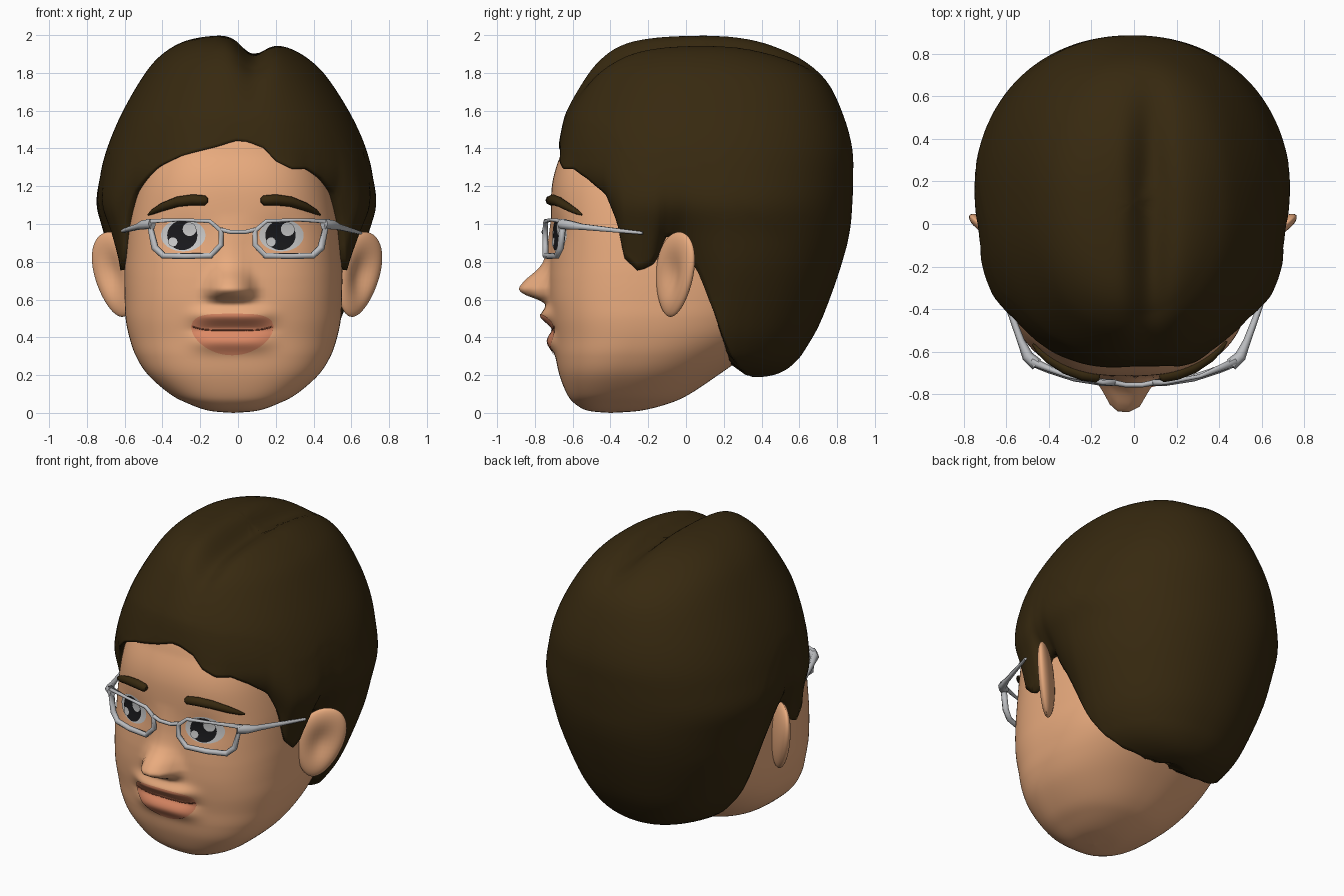
import bpy, bmesh, math
from math import exp, sin, cos, pi, radians

if "Cube" in bpy.data.objects:
    bpy.data.objects.remove(bpy.data.objects["Cube"])


def material(name, rgb):
    m = bpy.data.materials.new(name)
    m.diffuse_color = (*rgb, 1)
    m.use_nodes = True
    m.node_tree.nodes["Principled BSDF"].inputs["Base Color"].default_value = m.diffuse_color
    return m


SKIN = material("skin", (0.82, 0.41, 0.21))
LIP = material("lip", (0.72, 0.25, 0.13))
HAIR = material("hair_brown", (0.038, 0.022, 0.005))
WHITE = material("eye_white", (0.75, 0.75, 0.75))
BLACK = material("black", (0.01, 0.01, 0.012))
DARK = material("mouth_dark", (0.22, 0.06, 0.03))
METAL = material("metal", (0.5, 0.51, 0.53))


def spline(pts, s):
    """Smooth interpolation through a list of tuples."""
    i = max(0, min(int(s), len(pts) - 2))
    t = s - i
    a, b, c, d = (pts[max(0, min(k, len(pts) - 1))] for k in range(i - 1, i + 3))
    return [0.5 * (2 * q + (r - p) * t + (2 * p - 5 * q + 4 * r - u) * t * t
                   + (3 * q - p - 3 * r + u) * t ** 3) for p, q, r, u in zip(a, b, c, d)]


def at_value(pts, z):
    lo, hi = 0.0, len(pts) - 1.0
    for _ in range(30):
        mid = (lo + hi) / 2
        lo, hi = (mid, hi) if spline(pts, mid)[0] < z else (lo, mid)
    return lo


def spow(v, e):
    return math.copysign(abs(v) ** e, v)


def ring_point(pts, s, ang, cx, n, yc=None):
    """Point on a superellipse section; angle 0 is the front, 90 the right side."""
    z, w, yf, yb = spline(pts, s)
    if yc is None:
        yc = yf + .42 * (yb - yf)
    d = yc - yf if cos(ang) > 0 else yb - yc
    return [cx + max(w, 0) * spow(sin(ang), 2 / n), yc - max(d, 0) * spow(cos(ang), 2 / n), z]


def loft(name, rows, mat, wrap=True, sheet=False):
    bm = bmesh.new()
    grid = [[bm.verts.new(p) for p in row] for row in rows]
    n = len(rows[0])
    for a, b in zip(grid, grid[1:]):
        for j in range(n if wrap else n - 1):
            k = (j + 1) % n
            bm.faces.new((a[j], a[k], b[k], b[j]))
    bmesh.ops.remove_doubles(bm, verts=bm.verts, dist=1e-5)
    bmesh.ops.recalc_face_normals(bm, faces=bm.faces)
    bm.normal_update()
    if sheet and sum(f.normal.y for f in bm.faces) > 0:
        bmesh.ops.reverse_faces(bm, faces=bm.faces)
    for f in bm.faces:
        f.smooth = True
    me = bpy.data.meshes.new(name)
    bm.to_mesh(me)
    bm.free()
    me.materials.append(mat)
    ob = bpy.data.objects.new(name, me)
    bpy.context.collection.objects.link(ob)
    return ob


def tube(name, pts, mat, closed=False, res=1):
    """Polyline of (x, y, z, radius) swept with a round section."""
    cu = bpy.data.curves.new(name, 'CURVE')
    cu.dimensions = '3D'
    cu.bevel_depth, cu.bevel_resolution, cu.use_fill_caps = 1.0, res, True
    sp = cu.splines.new('POLY')
    sp.points.add(len(pts) - 1)
    for p, (x, y, z, r) in zip(sp.points, pts):
        p.co, p.radius = (x, y, z, 1), r
    sp.use_cyclic_u = closed
    cu.materials.append(mat)
    ob = bpy.data.objects.new(name, cu)
    bpy.context.collection.objects.link(ob)


# Head: sections of height, half width, front y, back y
head = [(0, 0, -.4, -.4), (.012, .13, -.52, -.24), (.05, .24, -.59, -.09), (.1, .335, -.63, .02),
        (.2, .45, -.67, .17), (.3, .515, -.69, .31), (.4, .55, -.70, .43), (.5, .57, -.715, .5),
        (.6, .575, -.725, .55), (.7, .577, -.725, .58), (.8, .575, -.72, .6), (1, .56, -.715, .62),
        (1.2, .525, -.71, .62), (1.35, .48, -.67, .6), (1.5, .4, -.6, .5), (1.65, .22, -.35, .3),
        (1.7, 0, 0, 0)]
FX, HN = -.025, 2.6
nose = [(.54, 0), (.575, .015), (.6, .06), (.625, .125), (.655, .158), (.7, .13), (.76, .065),
        (.82, .03), (.95, .01), (1.05, 0)]


def bulge(x, z):
    out = 0
    if .54 < z < 1.05:  # nose
        f = max(0, min(1, (.88 - z) / .22))
        out += spline(nose, at_value(nose, z))[1] * exp(-(abs(x + .04) / (.055 + .055 * f)) ** (2.4 + f))
    side = exp(-((x + .03) / .2) ** 4)  # lips
    out += side * (.052 * exp(-((z - .515) / .045) ** 2) + .035 * exp(-((z - .375) / .05) ** 2)
                   - .01 * exp(-((z - .44) / .02) ** 2))
    for ex in (-.29, .225):  # eye sockets
        out -= .02 * exp(-((x - ex) / .13) ** 2 - ((z - .94) / .1) ** 2)
    return out


def face_y(x, z):
    _, w, yf, yb = spline(head, at_value(head, z))
    yc = yf + .42 * (yb - yf)
    k = max(0, 1 - min(1, abs((x - FX) / w)) ** HN) ** (1 / HN)
    return yc - (yc - yf) * k - bulge(x, z)


rows, N = [], 144
for i in range(12 * (len(head) - 1) + 1):
    row = []
    for j in range(N):
        ang = 2 * pi * j / N
        p = ring_point(head, i / 12, ang, FX, HN if cos(ang) > 0 else 2.3)
        if cos(ang) > .1 and p[2] > .1:
            p[1] -= bulge(p[0], p[2])
        row.append(p)
    rows.append(row)
loft("head", rows, SKIN)

# Hair: the same kind of sections, each column starting at the hairline
hair = [(.185, .1, -.1, .36), (.205, .26, -.3, .48), (.26, .4, -.42, .57), (.36, .5, -.6, .65),
        (.5, .575, -.7, .725), (.75, .67, -.74, .815), (.95, .715, -.74, .865), (1.1, .748, -.74, .88),
        (1.25, .725, -.73, .885), (1.4, .685, -.69, .88), (1.57, .615, -.645, .835),
        (1.75, .515, -.55, .75), (1.87, .425, -.46, .62), (1.95, .315, -.345, .45),
        (1.988, .19, -.18, .29), (2.005, 0, .1, .1)]
side_line = [(50, 1.16), (57, 1.0), (61, .82), (67, .75), (73, .79), (77, .93), (84, .93),
             (90, .74), (93.5, .6), (98, .42), (104, .3), (112, .235), (125, .2), (145, .19), (181, .19)]
right_line = [(0, 1.44), (4, 1.435), (11, 1.4), (16, 1.33), (23, 1.29), (31, 1.29), (40, 1.24)]
left_line = [(0, 1.44), (7, 1.41), (23, 1.36), (35, 1.3), (42, 1.24)]


def hairline(ang):
    deg = math.degrees(ang)
    line = (right_line if deg >= 0 else left_line) + side_line
    deg = abs(deg)
    for (a, za), (b, zb) in zip(line, line[1:]):
        if deg <= b:
            return za + (zb - za) * (deg - a) / (b - a)
    return line[-1][1]


def toward_skin(x, y, z, weight):
    """Move a hair point toward the skin at its height."""
    _, w, yf, yb = spline(head, at_value(head, z))
    yc = yf + .42 * (yb - yf)
    n, d = (HN, yc - yf) if y < yc else (2.3, yb - yc)
    f = (abs((x - FX) / w) ** n + abs((y - yc) / d) ** n) ** (1 / n)
    k = 1 + weight * (min(1, 1.035 / f) - 1)
    return FX + (x - FX) * k, yc + (y - yc) * k


N, R = 200, 56
angles = [-pi + 2 * pi * j / N for j in range(N)]
starts = [at_value(hair, hairline(a)) for a in angles]
rows = []
for i in range(R + 1):
    row, u = [], i / R
    for a, s0 in zip(angles, starts):
        x, y, z = ring_point(hair, s0 + (len(hair) - 1 - s0) * u, a, -.008, 2.2, .1)
        weight = .85 * exp(-u * 13) * max(0, min(1, (z - .3) / .3)) * max(0, min(1, (1.6 - z) / .25))
        if weight > .01:
            x, y = toward_skin(x, y, z, weight)
        # parting groove, with the right lobe slightly lower
        top = max(0, min(1, (z - 1.45) / .45))
        z -= top * exp(-((y + .02) / .6) ** 4) * (.085 * exp(-((x - .07) / .085) ** 2)
                                                 + .035 / (1 + exp(-(x - .08) / .03)))
        row.append((x, y, z))
    rows.append(row)
rim_row = rows[0]
for k, dz in ((.95, .004), (.6, .06)):  # rim folds in under the hair
    rows.insert(0, [(x * k, .1 + (y - .1) * k, z + dz) for x, y, z in rim_row])
rows.insert(0, [(0, .1, 1.0)] * N)
loft("hair", rows, HAIR)


# Ears: flattened cupped ovals flaring out and back
def ear(name, side):
    rows = []
    for i in range(25):
        phi = pi * i / 24
        row = []
        for j in range(40):
            t = 2 * pi * j / 40
            a, c, b = sin(phi) * cos(t), sin(phi) * sin(t), -cos(phi)
            r2 = a * a + b * b
            th = .05 * c - (.05 * exp(-r2 / .3) if c > 0 else 0)
            ua, ub = .145 * a * (1 + .2 * b), .225 * b
            x = .643 + ua * cos(radians(40)) + th * sin(radians(40)) + .15 * ub
            y = -.06 + ua * sin(radians(40)) - th * cos(radians(40)) + .1 * ub
            row.append((side * x - .005, y, .733 + ub))
        rows.append(row)
    loft(name, rows, SKIN)


ear("right_ear", 1)
ear("left_ear", -1)


# Eyes: discs laid on the face
def disc(name, cx, cz, rx, rz, off, mat):
    rows = [[(cx + rx * k / 8 * cos(t), face_y(cx + rx * k / 8 * cos(t), cz + rz * k / 8 * sin(t)) - off,
              cz + rz * k / 8 * sin(t)) for t in (2 * pi * j / 32 for j in range(32))] for k in range(9)]
    loft(name, rows, mat, sheet=True)


for label, ex in (("left", -.295), ("right", .225)):
    disc(label + "_eye_white", ex + .005, .94, .118, .085, .005, WHITE)
    disc(label + "_iris", ex, .94, .08, .078, .01, BLACK)
    disc(label + "_glint_big", ex + .038, .972, .036, .036, .015, WHITE)
    disc(label + "_glint_small", ex - .05, .905, .024, .024, .015, WHITE)

# Lips and mouth line
rows = []
for i in range(41):
    a = -1 + i / 20
    zt, zb = .455 + .07 * (1 - a ** 4) ** .5, .455 - .15 * max(0, 1 - a * a) ** .6
    x = -.03 + .22 * a
    rows.append([(x, face_y(x, zb + (zt - zb) * k / 20) - .005, zb + (zt - zb) * k / 20) for k in range(21)])
loft("lips", rows, LIP, wrap=False, sheet=True)
line = []
for i in range(21):
    a = -1 + i / 10
    x, z = -.03 + .21 * a, .437 + .02 * a ** 4
    line.append((x, face_y(x, z) - .003, z, .005))
tube("mouth_line", line, DARK)

# Eyebrows and glasses, mirrored left and right
brow = [(.14, 1.125, .012), (.155, 1.125, .026), (.22, 1.128, .029), (.3, 1.118, .027),
        (.38, 1.09, .022), (.43, 1.065, .014), (.455, 1.05, .005)]
rim = [(.47, 1.015, .02), (.31, 1.022, .009), (.15, 1.015, .012), (.09, .965, .015), (.09, .89, .016),
       (.145, .832, .017), (.28, .83, .017), (.395, .832, .018), (.44, .875, .02)]
for label, sd in (("left", -1), ("right", 1)):
    pts = [(sd * x - .02, face_y(sd * x - .02, z) - .012, z, r) for x, z, r in brow]
    tube(label + "_eyebrow", pts, HAIR, res=2)
    pts = [(sd * x, -.745 + .7 * max(0, x - .1) ** 2, z, r) for x, z, r in rim]
    tube(label + "_lens_frame", pts, METAL, closed=True)
    tube(label + "_temple", [(sd * .455, -.66, 1.0, .03), (sd * .5, -.62, .995, .027),
                             (sd * .53, -.55, .985, .018), (sd * .65, -.23, .952, .009)], METAL)
tube("bridge", [(-.09, -.745, .97, .013), (-.04, -.755, .958, .012), (.04, -.755, .958, .012),
                (.09, -.745, .97, .013)], METAL)
